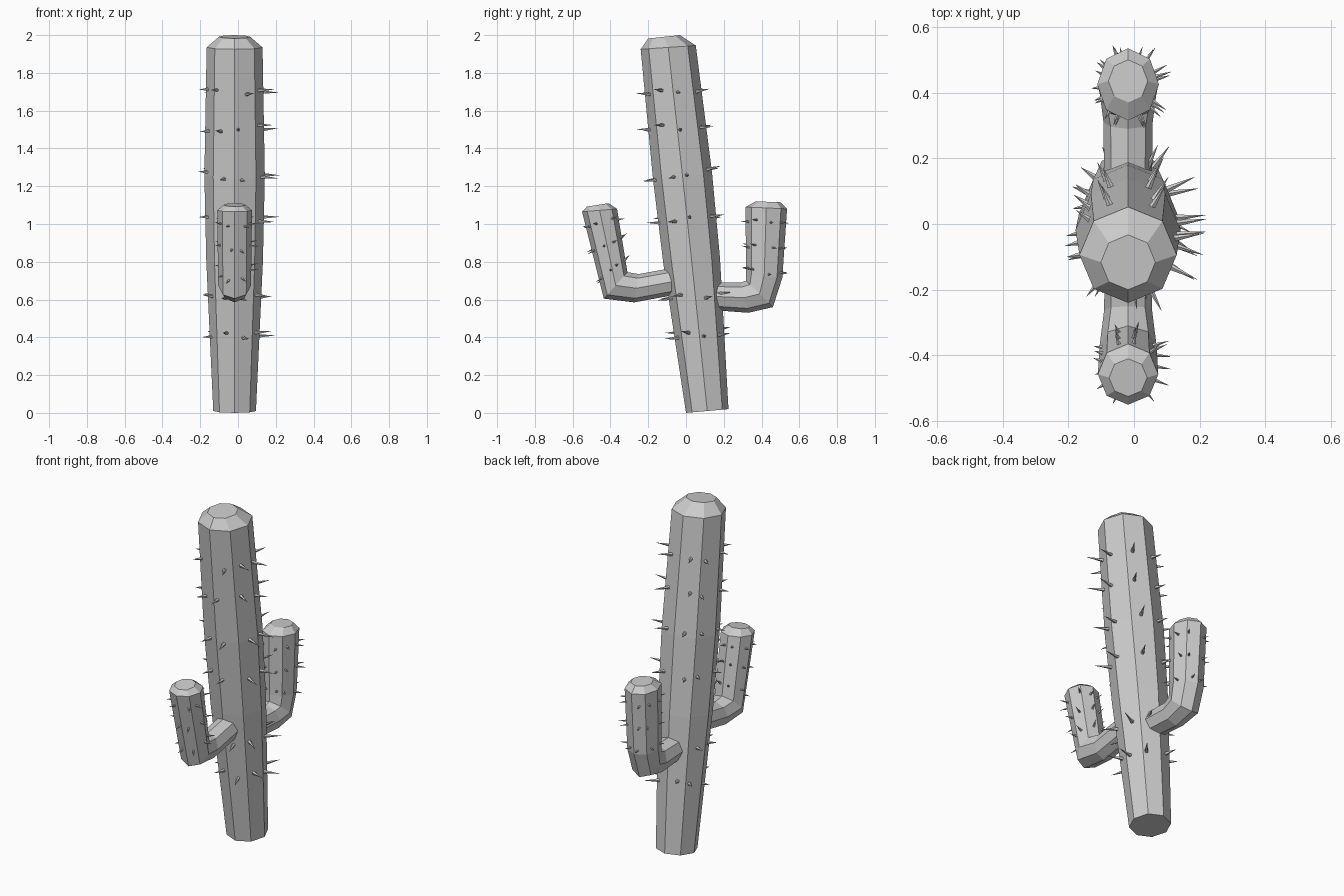
import bpy, bmesh, math, random
from mathutils import Vector, Matrix

if "Cube" in bpy.data.objects:
    bpy.data.objects.remove(bpy.data.objects["Cube"])

random.seed(4)
SIDES = 8
CX = -0.018

# Each ring: inner (y, z), outer (y, z) seen from the side, and radius along x
TRUNK = [(0.0, 0.0, 0.225, 0.02, 0.113),
         (-0.12, 0.79, 0.18, 0.82, 0.15),
         (-0.175, 1.24, 0.138, 1.27, 0.16),
         (-0.24, 1.925, 0.052, 1.945, 0.148),
         (-0.2, 1.982, -0.033, 2.0, 0.083)]
BACK_ARM = [(0.13, 0.69, 0.13, 0.545, 0.073),
            (0.29, 0.69, 0.33, 0.53, 0.075),
            (0.318, 0.70, 0.46, 0.56, 0.085),
            (0.318, 0.74, 0.51, 0.715, 0.09),
            (0.315, 1.09, 0.535, 1.08, 0.094),
            (0.37, 1.12, 0.5, 1.115, 0.06)]
FRONT_ARM = [(-0.03, 0.775, -0.03, 0.63, 0.07),
             (-0.25, 0.735, -0.275, 0.585, 0.073),
             (-0.31, 0.745, -0.435, 0.605, 0.087),
             (-0.365, 1.08, -0.55, 1.065, 0.092),
             (-0.41, 1.11, -0.525, 1.092, 0.058)]


def point(ring, a, k=1.0):
    y0, z0, y1, z1, rx = ring
    c, s = math.cos(a) * k, math.sin(a) * k
    return Vector((CX + rx * c, (y0 + y1) / 2 + (y1 - y0) / 2 * s,
                   (z0 + z1) / 2 + (z1 - z0) / 2 * s))


def finish(name, bm):
    bmesh.ops.recalc_face_normals(bm, faces=bm.faces)
    me = bpy.data.meshes.new(name)
    bm.to_mesh(me)
    bm.free()
    ob = bpy.data.objects.new(name, me)
    bpy.context.collection.objects.link(ob)


def tube(name, rings):
    bm = bmesh.new()
    loops = [[bm.verts.new(point(r, math.tau * i / SIDES)) for i in range(SIDES)]
             for r in rings]
    for a, b in zip(loops, loops[1:]):
        for i in range(SIDES):
            j = (i + 1) % SIDES
            bm.faces.new((a[i], a[j], b[j], b[i]))
    bm.faces.new(loops[0])
    bm.faces.new(loops[-1])
    finish(name, bm)


def ring_at(rings, z):
    mid = lambda r: (r[1] + r[3]) / 2
    for a, b in zip(rings, rings[1:]):
        if mid(a) <= z <= mid(b):
            t = (z - mid(a)) / (mid(b) - mid(a))
            return [p + (q - p) * t for p, q in zip(a, b)]


def spines(name, rings, heights, length, radius, jitter):
    bm = bmesh.new()
    for z in heights:
        for i in range(SIDES):
            a = math.tau * (i + 0.35) / SIDES + random.uniform(-0.2, 0.2)
            ring = ring_at(rings, z + random.uniform(-jitter, jitter))
            base = point(ring, a, 0.9)
            d = (base - point(ring, a, 0)).normalized()
            d.z += random.uniform(-0.05, 0.15)
            h = length * (1 + 0.3 * math.cos(a))
            m = Matrix.Translation(base + d * h / 2) @ d.to_track_quat('Z', 'Y').to_matrix().to_4x4()
            bmesh.ops.create_cone(bm, cap_ends=True, segments=5, radius1=radius,
                                  radius2=0.0005, depth=h, matrix=m)
    finish(name, bm)


# Octagonal trunk and its two upturned arms
tube("trunk", TRUNK)
tube("back_arm", BACK_ARM)
tube("front_arm", FRONT_ARM)

# Rows of small thorns
spines("trunk_spines", TRUNK, (0.42, 0.62, 1.03, 1.26, 1.51, 1.7), 0.075, 0.011, 0.02)
spines("back_arm_spines", BACK_ARM[3:], (0.745, 0.875, 1.01), 0.04, 0.007, 0.01)
spines("front_arm_spines", FRONT_ARM[2:], (0.76, 0.89, 1.01), 0.04, 0.007, 0.01)
